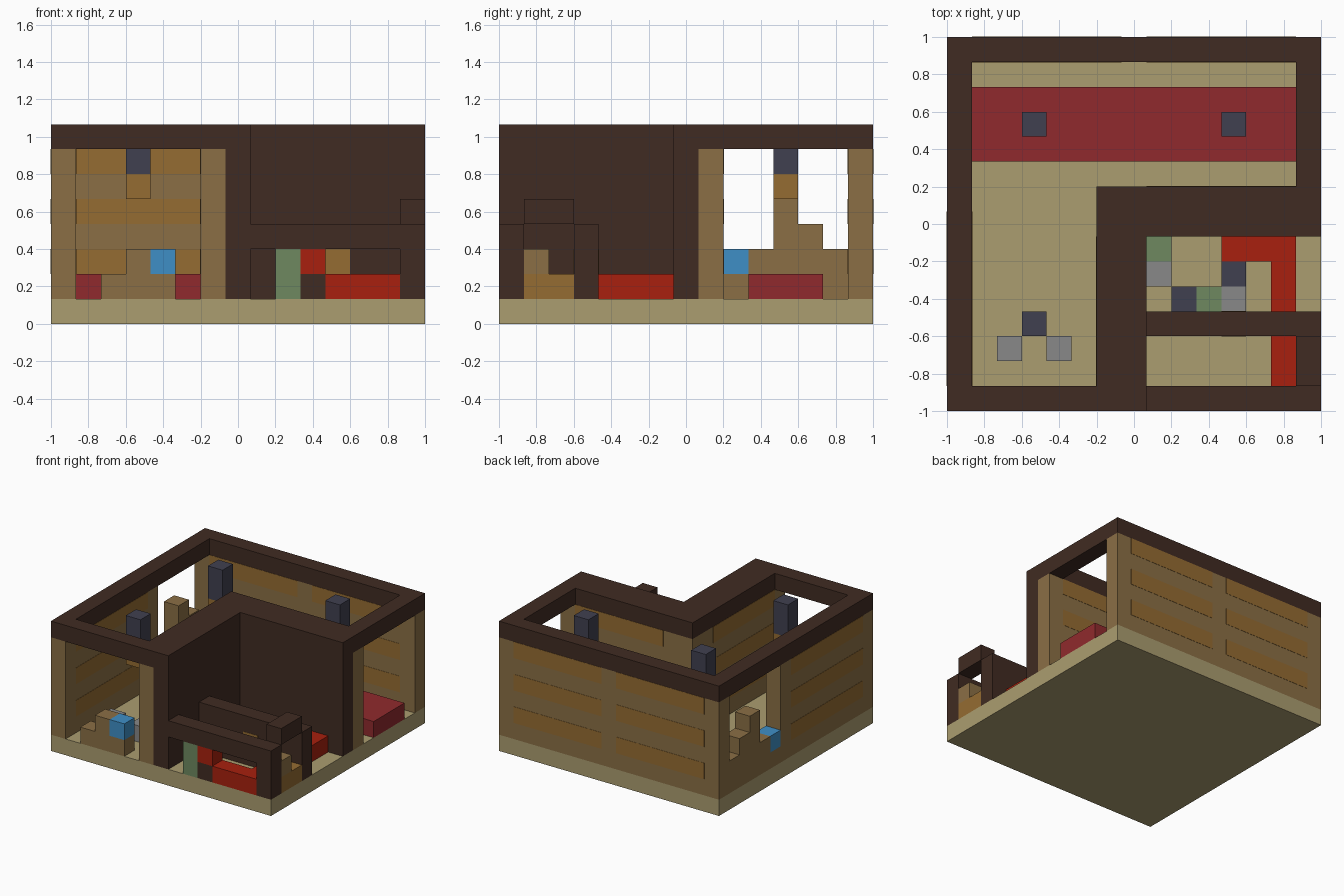
import bpy
import bmesh

cube = bpy.data.objects.get("Cube")
if cube:
    bpy.data.objects.remove(cube, do_unlink=True)

CELL = 2 / 15
HALF = 1.0


def material(name, hex_code):
    rgb = [int(hex_code[n:n + 2], 16) / 255 for n in (0, 2, 4)]
    lin = [c / 12.92 if c <= 0.04045 else ((c + 0.055) / 1.055) ** 2.4 for c in rgb]
    mat = bpy.data.materials.new(name)
    mat.use_nodes = True
    mat.diffuse_color = (*lin, 1)
    mat.node_tree.nodes["Principled BSDF"].inputs["Base Color"].default_value = (*lin, 1)
    return mat


dark = material("dark_timber", "402B22")
sand = material("sand_floor", "AB9D70")
tan = material("tan_plank", "8B6F45")
brown = material("brown_plank", "956C32")
slate = material("slate", "404050")
grey = material("grey_stone", "888888")
green = material("sage_green", "6E8960")
blue = material("bright_blue", "3F8FC6")
crimson = material("crimson_carpet", "902A2D")
red = material("bright_red", "A8200E")


def blocks(name, mat, *boxes, grow=(0, 0, 0)):
    """One object from boxes given as cell ranges ((x0, x1), (y0, y1), (z0, z1))."""
    bm = bmesh.new()
    for box in boxes:
        geom = bmesh.ops.create_cube(bm, size=1)
        for v in geom["verts"]:
            for a in range(3):
                lo, hi = box[a]
                edge = hi if v.co[a] > 0 else lo
                side = 1 if v.co[a] > 0 else -1
                v.co[a] = edge * CELL - (HALF if a < 2 else 0) + side * grow[a]
    mesh = bpy.data.meshes.new(name)
    bm.to_mesh(mesh)
    bm.free()
    mesh.materials.append(mat)
    obj = bpy.data.objects.new(name, mesh)
    bpy.context.collection.objects.link(obj)
    return obj


def plank_wall(name, xr, yr, bars, along):
    """Tan wall with three rows of brown planks showing on both faces."""
    blocks(name, tan, (xr, yr, (1, 7)))
    rows = [(2, 3), (4, 5), (6, 7)]
    if along == "x":
        boxes = [(b, yr, r) for b in bars for r in rows]
        blocks(name + "_planks", brown, *boxes, grow=(0, 0.002, 0))
    else:
        boxes = [(xr, b, r) for b in bars for r in rows]
        blocks(name + "_planks", brown, *boxes, grow=(0.002, 0, 0))


# Floor and plank walls
blocks("floor", sand, ((0, 15), (0, 15), (0, 1)))
plank_wall("back_wall", (0, 15), (14, 15), [(1, 7), (8, 14)], "x")
plank_wall("left_side_wall", (0, 1), (0, 9), [(1, 8)], "y")
plank_wall("inner_side_wall", (6, 7), (0, 8), [(1, 7)], "y")
plank_wall("inner_cross_wall", (6, 15), (8, 9), [(8, 14)], "x")

# Dark cladding around the courtyard and the roof beams
blocks("courtyard_cladding", dark,
       ((7, 8), (0, 8), (1, 7)), ((8, 15), (7, 8), (1, 7)))
blocks("roof_beams", dark,
       ((0, 1), (1, 14), (7, 8)), ((0, 15), (14, 15), (7, 8)),
       ((14, 15), (9, 14), (7, 8)), ((6, 15), (7, 9), (7, 8)),
       ((6, 8), (1, 7), (7, 8)), ((0, 8), (0, 1), (7, 8)))

# Hanging lamps
for n, (i, j) in enumerate([(3, 11), (11, 11), (3, 3)]):
    x, y = (i, i + 1), (j, j + 1)
    blocks(f"lamp_stem_{n}", slate, (x, y, (6, 8)))
    blocks(f"lamp_bulb_{n}", brown, (x, y, (5, 6)))

# Carpet platform in the large room
blocks("carpet_platform", crimson, ((1, 15), (10, 13), (1, 2)))

# Stepped sill in the side opening
blocks("side_sill", tan,
       ((0, 1), (9, 14), (1, 2)), ((0, 1), (10, 14), (2, 3)),
       ((0, 1), (11, 13), (3, 4)), ((0, 1), (11, 12), (4, 5)))
blocks("side_sill_box", blue, ((0, 1), (9, 10), (2, 3)))

# Counter in the front opening with two stools
blocks("front_counter", tan,
       ((2, 5), (0, 1), (1, 2)), ((3, 4), (0, 1), (2, 3)))
blocks("front_counter_box", blue, ((4, 5), (0, 1), (2, 3)))
for n, i in enumerate((2, 4)):
    blocks(f"stool_{n}", grey, ((i, i + 1), (2, 3), (1, 2)))

# Courtyard front frame, middle partition and raised lintel
blocks("courtyard_front_frame", dark,
       ((8, 15), (0, 1), (3, 4)), ((14, 15), (0, 1), (1, 3)),
       ((10, 11), (0, 1), (1, 2)))
blocks("courtyard_partition", dark, ((8, 15), (3, 4), (1, 4)))
blocks("partition_panel", brown, ((11, 12), (3, 4), (2, 3)), grow=(0, 0.002, 0))
blocks("raised_lintel", dark, ((14, 15), (1, 3), (4, 5)))
blocks("side_counter", brown, ((14, 15), (1, 3), (1, 2)))
blocks("side_counter_box", tan, ((14, 15), (1, 2), (2, 3)))

# Red benches
blocks("red_bench", red,
       ((11, 14), (0, 1), (1, 2)), ((13, 14), (1, 3), (1, 2)),
       ((13, 14), (4, 6), (1, 2)), ((11, 14), (6, 7), (1, 2)))
blocks("red_front_box", red, ((10, 11), (0, 1), (2, 3)))

# Small courtyard furniture
blocks("front_green_post", green, ((9, 10), (0, 1), (1, 3)))
blocks("green_planters", green,
       ((8, 9), (6, 7), (1, 2)), ((10, 11), (4, 5), (1, 2)))
blocks("grey_seats", grey,
       ((8, 9), (5, 6), (1, 2)), ((11, 12), (4, 5), (1, 2)))
blocks("slate_tables", slate,
       ((9, 10), (4, 5), (1, 2)), ((11, 12), (5, 6), (1, 2)))
